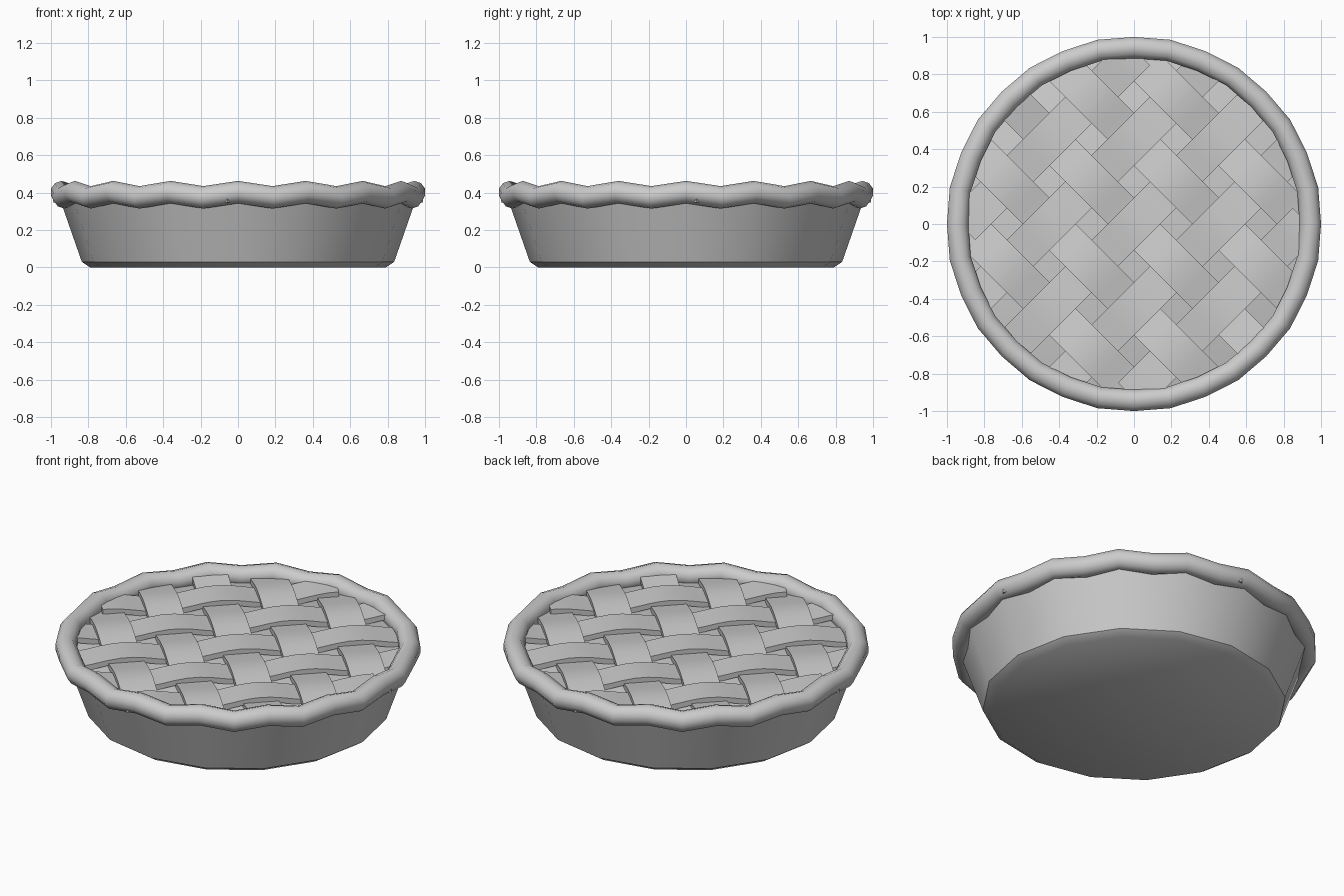
import bpy, bmesh, math

if "Cube" in bpy.data.objects:
    bpy.data.objects.remove(bpy.data.objects["Cube"])

PITCH, WIDTH, THICK = 0.32, 0.2, 0.032


def finish(bm, name, angle):
    bmesh.ops.recalc_face_normals(bm, faces=bm.faces[:])
    me = bpy.data.meshes.new(name)
    bm.to_mesh(me)
    bm.free()
    ob = bpy.data.objects.new(name, me)
    bpy.context.collection.objects.link(ob)
    bpy.ops.object.select_all(action='DESELECT')
    ob.select_set(True)
    bpy.context.view_layer.objects.active = ob
    bpy.ops.object.shade_smooth_by_angle(angle=math.radians(angle))
    return ob


def bridge(bm, rings, closed_rings=False):
    """Join equal-sized vertex rings with quads."""
    n = len(rings[0])
    count = len(rings) if closed_rings else len(rings) - 1
    for i in range(count):
        a, b = rings[i], rings[(i + 1) % len(rings)]
        for k in range(n):
            m = (k + 1) % n
            bm.faces.new((a[k], a[m], b[m], b[k]))


def lathe(name, profile, sides, angle):
    """Revolve (radius, z) points and cap both ends."""
    bm = bmesh.new()
    rings = [[bm.verts.new((r * math.cos(math.tau * k / sides),
                            r * math.sin(math.tau * k / sides), z))
              for k in range(sides)] for r, z in profile]
    bridge(bm, rings)
    bm.faces.new(rings[0])
    bm.faces.new(rings[-1])
    return finish(bm, name, angle)


# Tapered dish, with the filling surface closing its top
lathe("dish", [(0.79, 0), (0.835, 0.03), (0.945, 0.345), (0.9, 0.362)], 16, 35)

# Wavy crust rim: 16 waves around a rounded tube
bm = bmesh.new()
rings = []
for s in range(32):
    a = math.tau * s / 32
    peak = s % 2 == 0
    cz = 0.403 if peak else 0.375
    cr = 0.943 if peak else 0.947
    ring = []
    for k in range(10):
        t = math.tau * k / 10 + math.pi / 10
        r = cr + 0.06 * math.cos(t)
        z = cz + 0.06 * math.sin(t)
        ring.append(bm.verts.new((r * math.cos(a), r * math.sin(a), z)))
    rings.append(ring)
bridge(bm, rings, True)
finish(bm, "crust_rim", 50)


# Woven lattice strips, alternately over and under
def strip(name, offset, half_len, heading, sign):
    bm = bmesh.new()
    c, s = math.cos(heading), math.sin(heading)
    n = 24
    rings = []
    for i in range(n + 1):
        u = -half_len + 2 * half_len * i / n
        z = 0.383 + 0.019 * sign * math.cos(math.pi * u / PITCH)
        rings.append([bm.verts.new((u * c - v * s, u * s + v * c, z + h))
                      for v, h in ((offset - WIDTH / 2, -THICK / 2),
                                   (offset + WIDTH / 2, -THICK / 2),
                                   (offset + WIDTH / 2, THICK / 2),
                                   (offset - WIDTH / 2, THICK / 2))])
    bridge(bm, rings)
    bm.faces.new(rings[0])
    bm.faces.new(rings[-1])
    finish(bm, name, 30)


lengths = {0: 0.9, 1: 0.86, 2: 0.66}
for i in range(-2, 3):
    flip = 1 if i % 2 == 0 else -1
    strip(f"lattice_strip_a_{i + 3}", i * PITCH, lengths[abs(i)], math.pi / 4, flip)
    strip(f"lattice_strip_b_{i + 3}", i * PITCH, lengths[abs(i)], -math.pi / 4, -flip)
